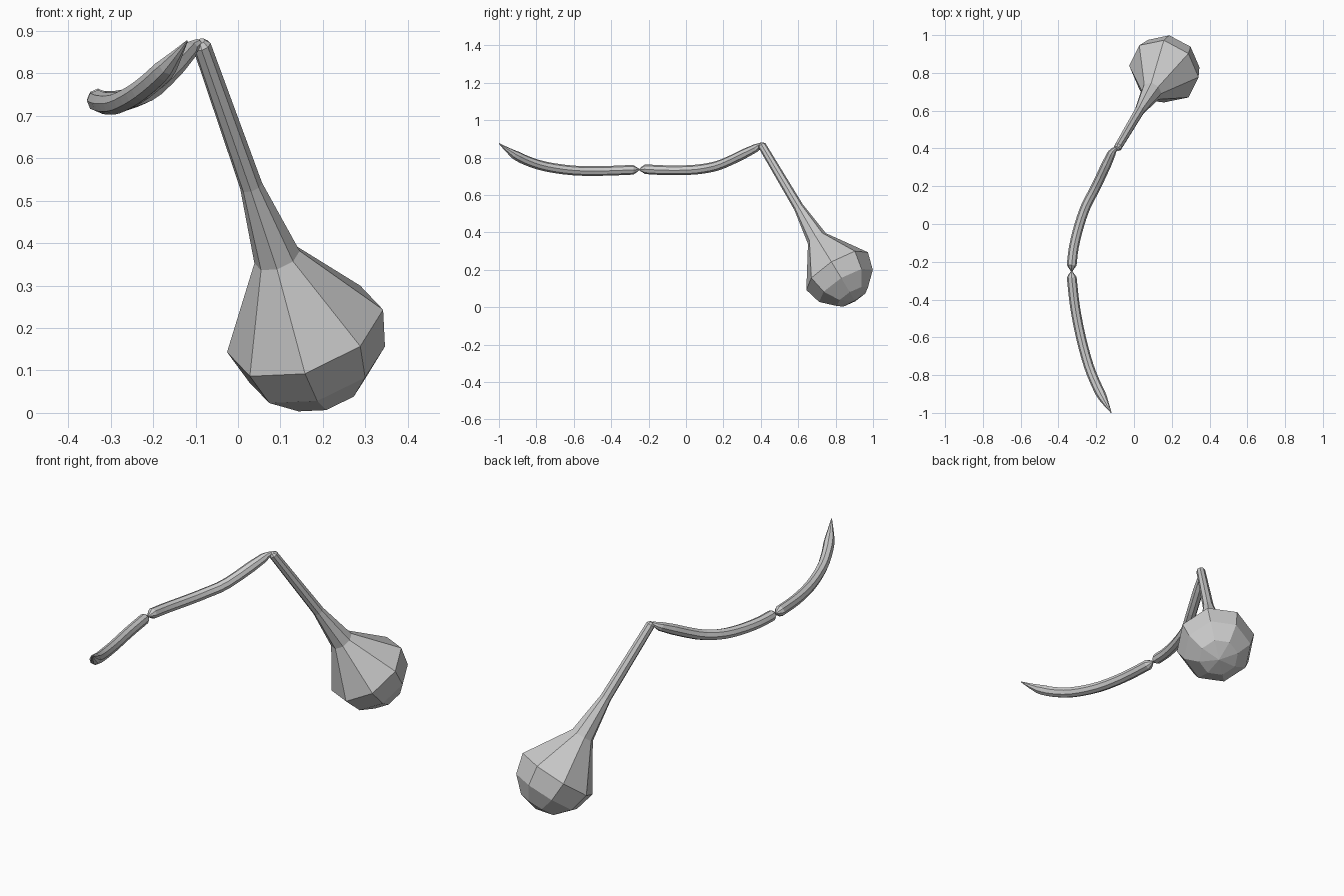
import bpy, bmesh
from math import sin, cos, pi, radians
from mathutils import Vector

if "Cube" in bpy.data.objects:
    bpy.data.objects.remove(bpy.data.objects["Cube"])

SIDES = 8


def loft(name, pts, radii, ref):
    """Skin 8-sided rings along a path; both ends are capped."""
    pts = [Vector(p) for p in pts]
    bm = bmesh.new()
    rings = []
    for i, (p, r) in enumerate(zip(pts, radii)):
        t = (pts[min(i + 1, len(pts) - 1)] - pts[max(i - 1, 0)]).normalized()
        u = t.cross(Vector(ref)).normalized()
        v = t.cross(u)
        rings.append([bm.verts.new(p + r * (u * cos(a) + v * sin(a)))
                      for a in (2 * pi * k / SIDES for k in range(SIDES))])
    for a, b in zip(rings, rings[1:]):
        for k in range(SIDES):
            n = (k + 1) % SIDES
            bm.faces.new((a[k], a[n], b[n], b[k]))
    bm.faces.new(rings[0])
    bm.faces.new(rings[-1])
    bmesh.ops.remove_doubles(bm, verts=bm.verts, dist=0.0005)
    bmesh.ops.recalc_face_normals(bm, faces=bm.faces)
    mesh = bpy.data.meshes.new(name)
    bm.to_mesh(mesh)
    bm.free()
    ob = bpy.data.objects.new(name, mesh)
    bpy.context.collection.objects.link(ob)
    return ob


def smooth_path(ctrl, steps=3):
    """Catmull-Rom samples through the control points."""
    c = [Vector(p) for p in ctrl]
    c = [2 * c[0] - c[1]] + c + [2 * c[-1] - c[-2]]
    out = []
    for a, b, d, e in zip(c, c[1:], c[2:], c[3:]):
        for s in range(steps):
            t = s / steps
            out.append(0.5 * (2 * b + (d - a) * t + (2 * a - 5 * b + 4 * d - e) * t * t
                              + (3 * b - a - 3 * d + e) * t ** 3))
    return out + [c[-2]]


# Club: thin stem flaring into a faceted round head
top = Vector((-0.088, 0.402, 0.872))
centre = Vector((0.158, 0.808, 0.193))
axis = (centre - top).normalized()
R = 0.193
club = [top - axis * 0.004, top + axis * 0.008, (0.031, 0.602, 0.535), (0.092, 0.70, 0.367)]
club_r = [0.012, 0.022, 0.027, 0.056]
for deg in (0, 30, 60, 90):
    club.append(centre + axis * R * sin(radians(deg)))
    club_r.append(R * cos(radians(deg)))
loft("club_head_and_stem", club, club_r, (1, 0, 0))

# Upper cord: curved tube, pinched at both joints
upper = smooth_path([(-0.118, 0.375, 0.852), (-0.20, 0.20, 0.768), (-0.252, 0.10, 0.742),
                     (-0.288, 0.0, 0.733), (-0.318, -0.12, 0.733), (-0.33, -0.218, 0.738)])
loft("upper_cord", [(-0.092, 0.402, 0.872), (-0.107, 0.39, 0.862)] + upper
     + [(-0.33, -0.232, 0.737), (-0.33, -0.25, 0.736)],
     [0.010, 0.016] + [0.022] + [0.026] * (len(upper) - 1) + [0.017, 0.004], (0, 0, 1))

# Lower cord: pinched at the joint, tapering to a point at the free end
lower = smooth_path([(-0.33, -0.282, 0.735), (-0.312, -0.44, 0.729), (-0.281, -0.60, 0.731),
                     (-0.24, -0.75, 0.752), (-0.20, -0.85, 0.783), (-0.165, -0.92, 0.817)])
loft("lower_cord", [(-0.33, -0.25, 0.736), (-0.33, -0.268, 0.735)] + lower
     + [(-0.143, -0.96, 0.845), (-0.12, -1.0, 0.876)],
     [0.004, 0.017] + [0.026] * (len(lower) - 1) + [0.023, 0.013, 0.002], (0, 0, 1))
